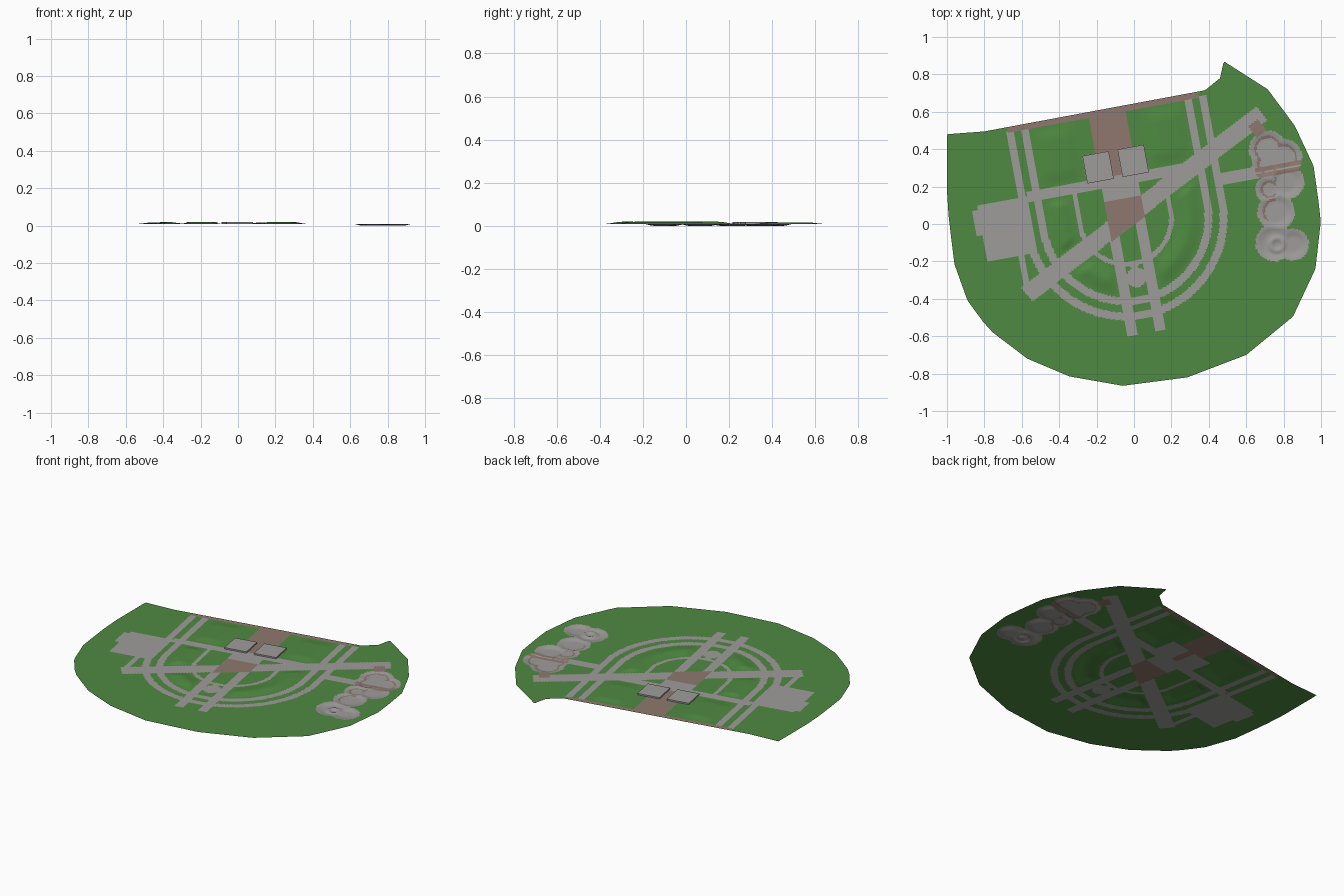
import bpy, math

if "Cube" in bpy.data.objects:
    bpy.data.objects.remove(bpy.data.objects["Cube"])

STEP = 0.008                      # terrain cell size
GROUND = 0.009                    # level of the flat lawn
CX, CY = -0.045, 0.03             # centre of the ring paths
A = math.radians(10.4)            # the park plan is turned by this angle
C, S = math.cos(A), math.sin(A)
DC, DS = math.cos(math.radians(27.2)), math.sin(math.radians(27.2))


def to_local(x, y):
    x, y = x - CX, y - CY
    return x * C + y * S, -x * S + y * C


def to_world(u, v):
    return CX + u * C - v * S, CY + u * S + v * C


# Park outline: upper and lower chains from the west tip to the east tip
NORTH = [(-.96, -.215), (-.99, .025), (-1, .18), (-1, .48), (-.8, .495), (.38, .715),
         (.46, .78), (.48, .87), (.715, .72), (.86, .525), (.96, .31)]
SOUTH = [(-.96, -.215), (-.89, -.41), (-.805, -.525), (-.755, -.58), (-.57, -.72),
         (-.345, -.815), (-.06, -.865), (.285, -.82), (.6, -.70), (.85, -.495),
         (.97, -.24), (1, .025), (.96, .31)]
NORTH = [to_local(*p) for p in NORTH]
SOUTH = [to_local(*p) for p in SOUTH]

# Rounded basin on the east side: overlapping circles x, y, radius
BASIN = [(.715, .40, .10), (.80, .355, .10), (.815, .225, .095), (.725, .185, .075),
         (.715, .32, .085), (.76, .065, .10), (.75, -.10, .10), (.85, -.11, .085)]
BASIN = [(*to_local(x, y), r) for x, y, r in BASIN]
MOUND = to_local(.765, -.11)


def chain_at(chain, u):
    for (u0, v0), (u1, v1) in zip(chain, chain[1:]):
        if u <= u1:
            return v0 + (v1 - v0) * max(0, (u - u0) / (u1 - u0))
    return chain[-1][1]


def smooth(t):
    t = min(1, max(0, t))
    return t * t * (3 - 2 * t)


def hump(t, a, b, soft):
    return smooth((t - a) / soft) * smooth((b - t) / soft)


def basin_depth(u, v):
    return max(r - math.hypot(u - a, v - b) for a, b, r in BASIN)


def ring_distance(u, v):
    # rings are half circles to the south, straight to the north
    return abs(u) if v > 0 else math.hypot(u, v)


def height(u, v):
    z = GROUND
    if u > .55:
        z -= GROUND * smooth(basin_depth(u, v) / .05)
        d = math.hypot(u - MOUND[0], v - MOUND[1])
        return z + .007 * hump(d, .012, .055, .02)
    d = abs(-DS * u + DC * v)
    if v < .17:                   # curved lawn banks between the rings
        z += .010 * hump(ring_distance(u, v), .26, .42, .08) \
            * smooth((abs(u) - .10) / .06) * smooth((d - .05) / .05) \
            * smooth((.17 - v) / .05)
    else:                         # low lawn humps to the north
        z += .007 * hump(abs(u), .17, .42, .08) * hump(v, .24, .56, .08)
    return z


def inside(u, v, u0, u1, v0, v1):
    return u0 < u < u1 and v0 < v < v1


PATHS = [(-.77, -.5, -.098, .21), (-.80, -.76, .05, .19), (-.60, -.565, -.30, -.09),
         (-.5, .42, .178, .232), (.5, .75, .083, .15), (-.102, -.052, -.622, 0),
         (.05, .10, -.622, 0), (-.10, .10, .10, .225), (-.167, .167, .22, .37)]


def zone(u, v):
    x, y = to_world(u, v)
    along, across = u * DC + v * DS, -u * DS + v * DC
    deep = basin_depth(u, v) if u > .55 else -1
    # brick paving
    if inside(u, v, -.535, .50, .565, .7) or inside(u, v, -.10, .106, .37, .6) \
            or inside(u, v, -.024, .024, .235, .38):
        return "brick_paving"
    if abs(u) < .10 and v < .105 and across > -.055:
        return "brick_paving"
    if inside(along, across, .82, .885, -.085, -.01):
        return "brick_paving"
    if deep > 0:
        if u > .73 and .006 < abs(v - .109) < .03:
            return "basin_brick"
        if .028 < deep < .040 and y > .02 and (y > .33 or x < .76):
            return "basin_brick"
        return "stone_basin"
    # stone paths
    if any(inside(u, v, *p) for p in PATHS):
        return "stone_paths"
    if -.667 < along < .92 and abs(across) < .048:
        return "stone_paths"
    r = ring_distance(u, v)
    if v < .57 and (.503 < r < .545 or .422 < r < .463):
        return "stone_paths"
    if v < .2 and .232 < r < .258:
        return "stone_paths"
    if math.hypot(u, v + .32) < .053 or math.hypot(u, v + .255) < .022:
        return "stone_paths"
    return "lawn"


def material(name, rgb):
    m = bpy.data.materials.new(name)
    m.diffuse_color = (*rgb, 1)
    m.use_nodes = True
    m.node_tree.nodes["Principled BSDF"].inputs["Base Color"].default_value = m.diffuse_color
    return m


GREEN = material("grass green", (.078, .255, .053))
GREY = material("stone grey", (.345, .335, .325))
BROWN = material("brick brown", (.275, .190, .158))


def make_object(name, verts, faces, mat):
    me = bpy.data.meshes.new(name)
    me.from_pydata(verts, [], faces)
    me.materials.append(mat)
    ob = bpy.data.objects.new(name, me)
    bpy.context.collection.objects.link(ob)
    return ob


# Terrain grid, squeezed into the outline, sorted into zones
u_min, u_max = NORTH[0][0], NORTH[-1][0]
columns = round((u_max - u_min) / STEP)
rows = round(1.9 / STEP)
grid = []
for i in range(columns + 1):
    u = u_min + (u_max - u_min) * i / columns
    lo, hi = chain_at(SOUTH, u), chain_at(NORTH, u)
    grid.append([(u, min(hi, max(lo, -1.0 + 1.9 * j / rows))) for j in range(rows + 1)])

parts = {}
for i in range(columns):
    for j in range(rows):
        corners = [grid[i][j], grid[i + 1][j], grid[i + 1][j + 1], grid[i][j + 1]]
        corners = list(dict.fromkeys(corners))
        if len(corners) < 3:
            continue
        n = len(corners)
        key = zone(sum(p[0] for p in corners) / n, sum(p[1] for p in corners) / n)
        index, faces = parts.setdefault(key, ({}, []))
        faces.append([index.setdefault(p, len(index)) for p in corners])

colours = {"lawn": GREEN, "stone_paths": GREY, "stone_basin": GREY,
           "brick_paving": BROWN, "basin_brick": BROWN}
for name, (index, faces) in parts.items():
    verts = [(*to_world(u, v), height(u, v)) for u, v in index]
    ob = make_object(name, verts, faces, colours[name])
    bpy.ops.object.select_all(action='DESELECT')
    ob.select_set(True)
    bpy.context.view_layer.objects.active = ob
    bpy.ops.object.shade_smooth_by_angle(angle=math.radians(30))

# Two raised stone terraces beside the brick axis (open underneath)
for side, (u0, u1) in (("west", (-.167, -.024)), ("east", (.024, .167))):
    ring = [(u0, .22), (u1, .22), (u1, .37), (u0, .37)]
    verts = [(*to_world(u, v), z) for z in (GROUND, GROUND + .009) for u, v in ring]
    faces = [(4, 5, 6, 7)] + [(k, (k + 1) % 4, (k + 1) % 4 + 4, k + 4) for k in range(4)]
    make_object(side + "_terrace", verts, faces, GREY)
